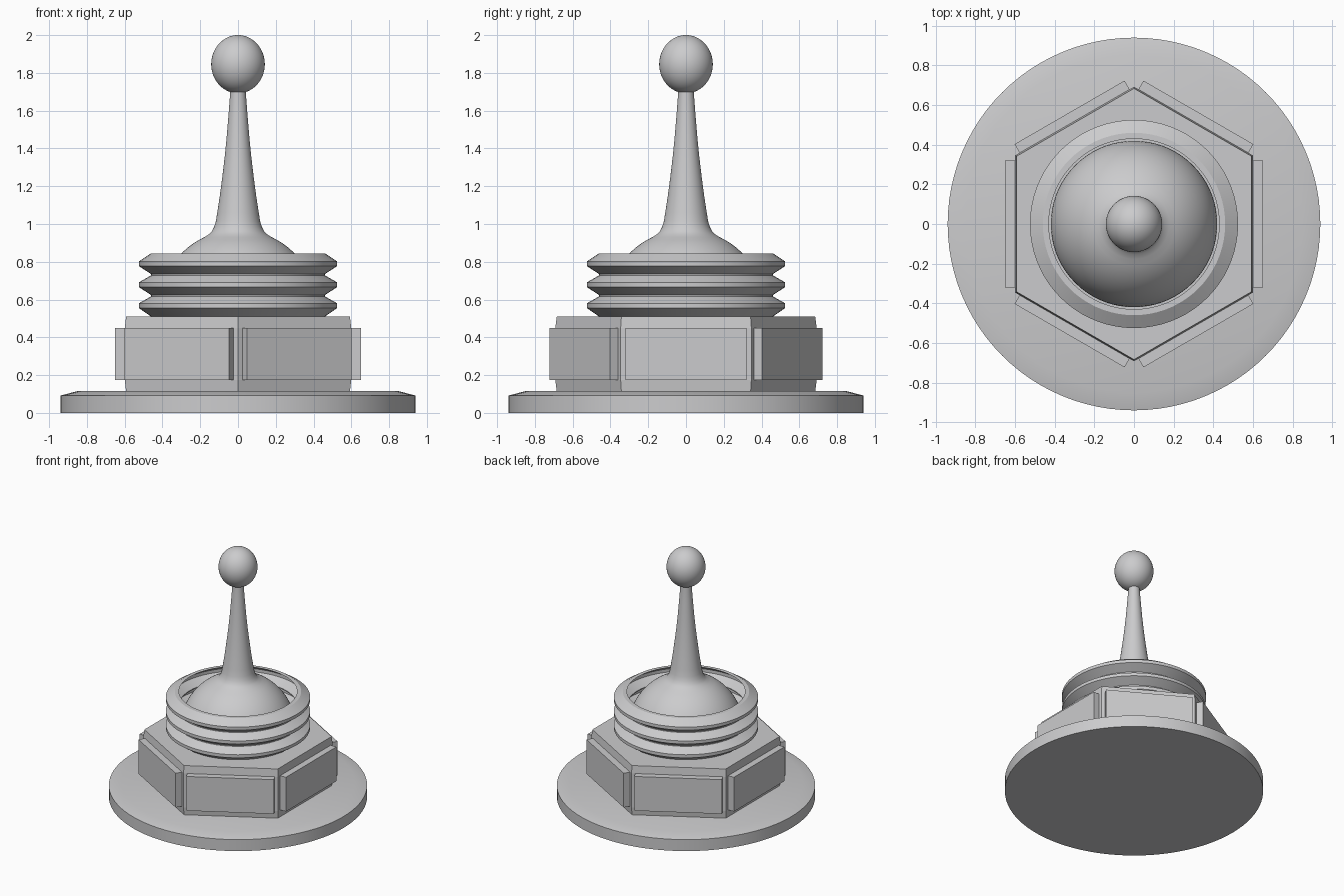
import bpy, bmesh, math
from mathutils import Matrix

if "Cube" in bpy.data.objects:
    bpy.data.objects.remove(bpy.data.objects["Cube"])

grey = bpy.data.materials.new("grey metal")
grey.diffuse_color = (0.6, 0.6, 0.61, 1)
grey.use_nodes = True
grey.node_tree.nodes["Principled BSDF"].inputs["Base Color"].default_value = grey.diffuse_color


def finish(bm, name, smooth=True):
    bmesh.ops.remove_doubles(bm, verts=bm.verts, dist=1e-5)
    bmesh.ops.recalc_face_normals(bm, faces=bm.faces)
    me = bpy.data.meshes.new(name)
    bm.to_mesh(me)
    bm.free()
    ob = bpy.data.objects.new(name, me)
    bpy.context.collection.objects.link(ob)
    me.materials.append(grey)
    if smooth:
        bpy.ops.object.select_all(action='DESELECT')
        ob.select_set(True)
        bpy.context.view_layer.objects.active = ob
        bpy.ops.object.shade_smooth_by_angle(angle=math.radians(30))
    return ob


def lathe(name, profile, sides=72, start=0.0, closed=False, smooth=True):
    """Turn (radius, height) points around the z axis."""
    bm = bmesh.new()
    rings = []
    for r, z in profile:
        rings.append([bm.verts.new((r * math.cos(start + math.tau * i / sides),
                                    r * math.sin(start + math.tau * i / sides), z))
                      for i in range(sides)] if r > 0 else [bm.verts.new((0, 0, z))])
    pairs = list(zip(rings, rings[1:] + rings[:1])) if closed else list(zip(rings, rings[1:]))
    for a, b in pairs:
        for i in range(sides):
            j = (i + 1) % sides
            if len(a) == 1:
                bm.faces.new((a[0], b[j], b[i]))
            elif len(b) == 1:
                bm.faces.new((a[i], a[j], b[0]))
            else:
                bm.faces.new((a[i], a[j], b[j], b[i]))
    return finish(bm, name, smooth)


# Wide base flange with a shallow bevel
lathe("base_flange", [(0, 0), (0.94, 0), (0.94, 0.092), (0.85, 0.115), (0, 0.115)], 96)

# Hexagonal nut, slightly tapered at both ends
lathe("hex_nut", [(0, 0.112), (0.684, 0.112), (0.692, 0.175), (0.692, 0.45),
                  (0.684, 0.51), (0, 0.51)], 6, math.pi / 2, smooth=False)

# Raised pads on the six flats
bm = bmesh.new()
for k in range(6):
    m = (Matrix.Rotation(k * math.pi / 3, 4, 'Z') @ Matrix.Translation((0.61, 0, 0.3125))
         @ Matrix.Diagonal((0.08, 0.64, 0.275, 1)))
    bmesh.ops.create_cube(bm, size=1, matrix=m)
finish(bm, "nut_pads", False)

# Ribbed collar: thin shell whose inside follows the ribs
outer = [(0.46, 0.51)]
for k in range(3):
    z = 0.513 + 0.111 * k
    outer += [(0.525, z + 0.042), (0.525, z + 0.067), (0.46, z + 0.104)]
    if k < 2:
        outer.append((0.46, z + 0.111))
outer[-1] = (0.46, 0.845)
inner = [(r - 0.03, z) for r, z in reversed(outer)]
lathe("ribbed_collar", outer + inner, closed=True)

# Dome flowing into the tapered lever
dome = [(0.42, 0.51)]
for i in range(15):
    a = math.radians(i * 65 / 14)
    dome.append((0.42 * math.cos(a), 0.55 + 0.42 * math.sin(a)))
lever = [(0.152, 0.947), (0.138, 0.962), (0.126, 0.985), (0.117, 1.015), (0.11, 1.06),
         (0.096, 1.15), (0.083, 1.25), (0.071, 1.35), (0.06, 1.46), (0.05, 1.58),
         (0.041, 1.70), (0.041, 1.75), (0, 1.75)]
lathe("dome_lever", dome + lever)

# Slightly tall ball knob
ball = [(0.142 * math.sin(math.pi * i / 28), 1.846 - 0.154 * math.cos(math.pi * i / 28))
        for i in range(1, 28)]
lathe("ball_knob", [(0, 1.692)] + ball + [(0, 2.0)], 48)
